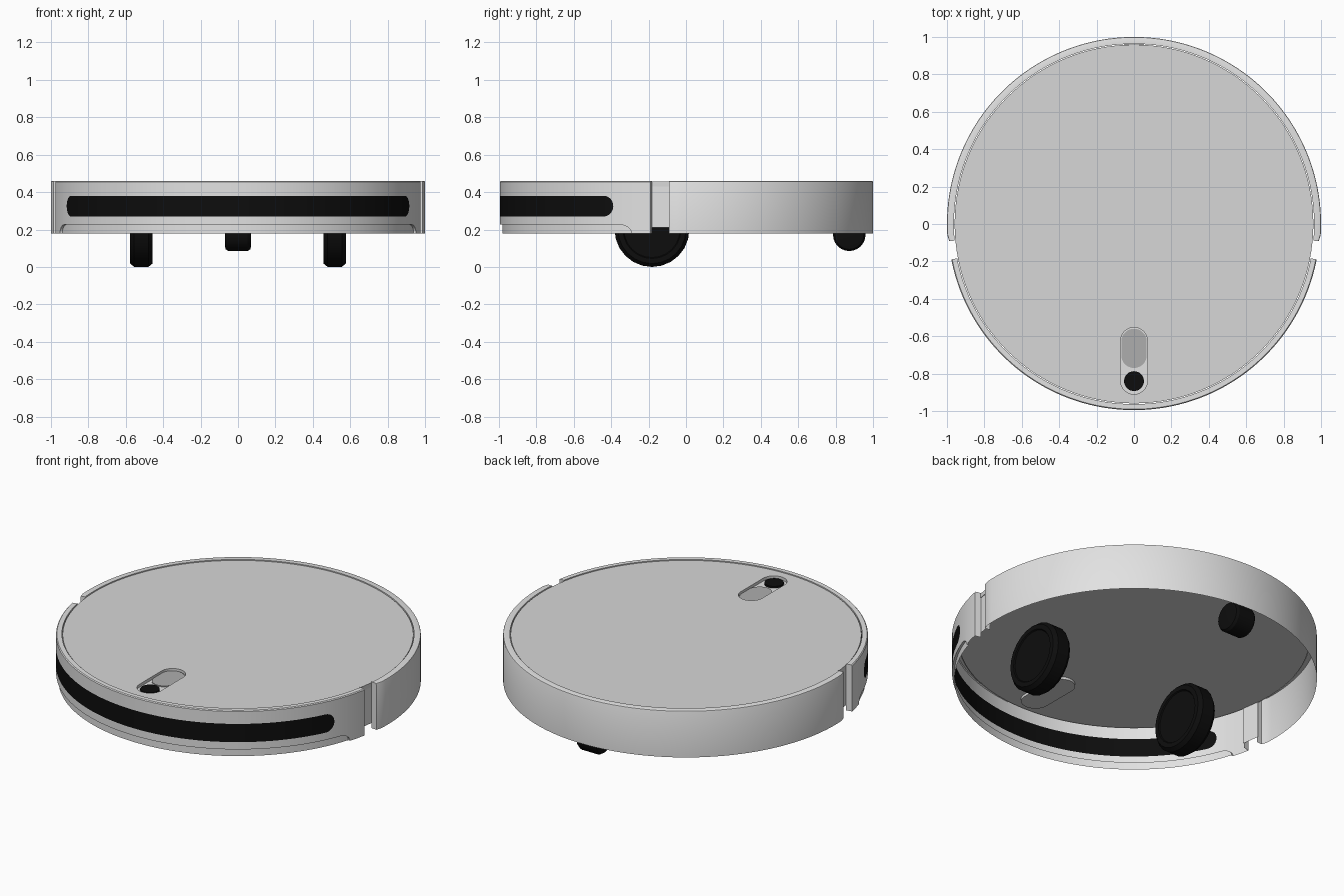
import bpy, bmesh, math
from math import sin, cos, radians, sqrt, pi

if "Cube" in bpy.data.objects:
    bpy.data.objects.remove(bpy.data.objects["Cube"])


def mat(name, v):
    m = bpy.data.materials.new(name)
    m.diffuse_color = (v, v, v, 1)
    m.use_nodes = True
    m.node_tree.nodes["Principled BSDF"].inputs["Base Color"].default_value = m.diffuse_color
    return m


SHELL = mat("shell_white", 0.76)
PLATE = mat("cover_grey", 0.68)
BUTTON = mat("button_grey", 0.42)
BLACK = mat("black", 0.004)


def finish(name, bm, mats, outward=False):
    bmesh.ops.remove_doubles(bm, verts=bm.verts, dist=1e-5)
    bmesh.ops.recalc_face_normals(bm, faces=bm.faces)
    if outward:  # open sheets: make them face away from the centre axis
        t = sum((f.normal.x * c.x + f.normal.y * c.y) * f.calc_area()
                for f in bm.faces for c in [f.calc_center_median()])
        if t < 0:
            bmesh.ops.reverse_faces(bm, faces=bm.faces)
    me = bpy.data.meshes.new(name)
    bm.to_mesh(me)
    bm.free()
    ob = bpy.data.objects.new(name, me)
    bpy.context.collection.objects.link(ob)
    for m in mats:
        me.materials.append(m)
    return ob


def smooth(ob):
    bpy.ops.object.select_all(action='DESELECT')
    ob.select_set(True)
    bpy.context.view_layer.objects.active = ob
    bpy.ops.object.shade_smooth_by_angle(angle=radians(30))
    return ob


def polar(r, deg, z):
    """Angle is measured from the front (-y) towards +x."""
    a = radians(deg)
    return (r * sin(a), -r * cos(a), z)


def sheet(name, cols, mats, rule=lambda i, j: 0):
    """Grid of quads from columns of points."""
    bm = bmesh.new()
    vs = [[bm.verts.new(p) for p in c] for c in cols]
    for i in range(len(vs) - 1):
        for j in range(len(vs[0]) - 1):
            f = bm.faces.new((vs[i][j], vs[i + 1][j], vs[i + 1][j + 1], vs[i][j + 1]))
            f.material_index = rule(i, j)
    return smooth(finish(name, bm, mats, True))


def prism(name, outline, z0, z1, m):
    bm = bmesh.new()
    f = bm.faces.new([bm.verts.new((x, y, z0)) for x, y in outline])
    r = bmesh.ops.extrude_face_region(bm, geom=[f])
    bmesh.ops.translate(bm, vec=(0, 0, z1 - z0),
                        verts=[v for v in r['geom'] if isinstance(v, bmesh.types.BMVert)])
    return finish(name, bm, [m])


def pill(r, y0, y1, n=16):
    """Capsule outline along y between extreme ends y0 and y1."""
    return [(r * cos(pi * k / n), y1 - r + r * sin(pi * k / n)) for k in range(n + 1)] + \
           [(-r * cos(pi * k / n), y0 + r - r * sin(pi * k / n)) for k in range(n + 1)]


def circle(r, y, n):
    return [(r * cos(2 * pi * k / n), y + r * sin(2 * pi * k / n)) for k in range(n)]


def roller(name, profile, loc, n):
    """Lathe an (x, radius) profile around a cross axle."""
    bm = bmesh.new()
    rings = [[bm.verts.new((loc[0] + x, loc[1] + r * cos(2 * pi * k / n),
                            loc[2] + r * sin(2 * pi * k / n))) for k in range(n)]
             for x, r in profile]
    for a, b in zip(rings, rings[1:]):
        for k in range(n):
            q = (k + 1) % n
            bm.faces.new((a[k], a[q], b[q], b[k]))
    bm.faces.new(rings[0])
    bm.faces.new(rings[-1])
    return smooth(finish(name, bm, [BLACK]))


# front bumper: thin wall with black sensor window and recessed lower lip
R, INNER, END = 0.995, 0.957, 79.0
WIN, ROUND = 67.0, 3.2
LIP, LIPR = 73.0, 4.0
half = {k * 2.0 for k in range(40)} | {END}
half |= {WIN - ROUND * (1 - sin(pi / 2 * k / 8)) for k in range(9)}
half |= {LIP - LIPR * (1 - sin(pi / 2 * k / 6)) for k in range(7)}
angles = sorted({round(s * a, 4) for a in half for s in (1, -1)})


def bulge(a, end, rnd):
    """1 in the middle, falling along a quarter round to 0 at the end."""
    t = (abs(a) - (end - rnd)) / rnd
    return 1.0 if t <= 0 else sqrt(max(0.0, 1 - t * t))


def bumper_column(a, cap=False):
    h = 0.055 * bulge(a, WIN, ROUND)
    zl = 0.18 + 0.046 * bulge(a, LIP, LIPR)
    rl = 0.982 if abs(a) < LIP - 0.01 else R
    prof = [(rl, 0.18), (rl, zl), (R, zl), (R, 0.325 - h), (R, 0.325 + h),
            (R, 0.455), (R - 0.005, 0.46), (0.963, 0.46), (0.963, 0.43)]
    return [polar(INNER if cap else r, a, z) for r, z in prof]


cols = [bumper_column(-END, True)] + [bumper_column(a) for a in angles] + [bumper_column(END, True)]
sheet("front_bumper", cols, [SHELL, BLACK], lambda i, j: 1 if j == 3 else 0)

# rear wall with a rolled-over rim and closed ends
REAR = [(1.0, 0.18), (1.0, 0.453), (0.998, 0.458), (0.993, 0.46), (0.963, 0.46), (0.963, 0.43)]
A0, A1, N = 84.7, 275.3, 96
rear = [A0 + (A1 - A0) * k / N for k in range(N + 1)]
cols = [[polar(INNER, A0, z) for r, z in REAR]]
for k, a in enumerate(rear):
    trim = 0.008 if k in (0, N) else 0
    cols.append([polar(r - (trim if r > 0.97 else 0), a, z) for r, z in REAR])
cols.append([polar(INNER, A1, z) for r, z in REAR])
sheet("rear_wall", cols, [SHELL])

# recessed walls behind the side gaps
for s, side in ((1, "right"), (-1, "left")):
    sheet(side + "_gap_wall", [[polar(INNER, s * a, z) for z in (0.21, 0.432)]
                               for a in (78.5, 85.2)], [SHELL])

# top cover with a capsule-shaped control recess
cover = prism("top_cover", circle(0.959, 0, 128), 0.43, 0.456, PLATE)
cutter = prism("recess_cutter", pill(0.072, -0.91, -0.553), 0.436, 0.5, PLATE)
cutter.hide_render = True
cutter.hide_viewport = True
mod = cover.modifiers.new("recess", 'BOOLEAN')
mod.operation = 'DIFFERENCE'
mod.solver = 'EXACT'
mod.object = cutter
smooth(cover)
prism("recess_underside", pill(0.08, -0.918, -0.545), 0.415, 0.431, PLATE)
prism("recess_floor", pill(0.071, -0.909, -0.554), 0.435, 0.439, SHELL)
prism("control_button", pill(0.068, -0.77, -0.56), 0.437, 0.445, BUTTON)
prism("round_sensor", circle(0.053, -0.84, 32), 0.437, 0.450, BLACK)

# drive wheels and rear caster
WHEEL = [(-0.054, 0.15), (-0.06, 0.155), (-0.06, 0.182), (-0.038, 0.2)]
WHEEL += [(-x, r) for x, r in reversed(WHEEL)]
for s, side in ((1, "right"), (-1, "left")):
    roller(side + "_wheel", WHEEL, (s * 0.517, -0.182, 0.2), 24)
CASTER = [(-0.07, 0.062), (-0.066, 0.078), (-0.052, 0.087)]
CASTER += [(-x, r) for x, r in reversed(CASTER)]
roller("rear_caster", CASTER, (0, 0.873, 0.172), 24)
